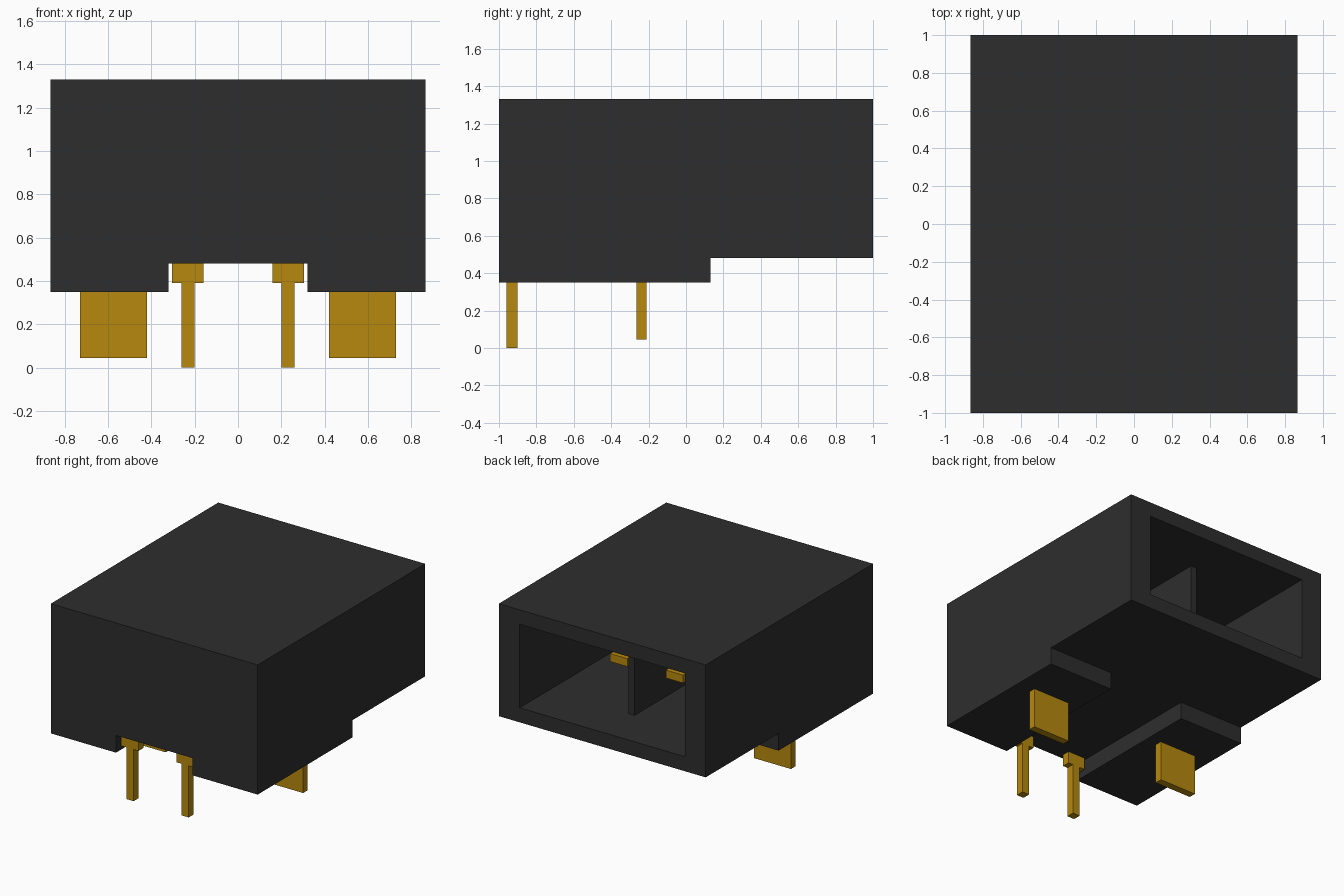
import bpy
import bmesh
from mathutils import Vector

old = bpy.data.objects.get("Cube")
if old:
    bpy.data.objects.remove(old, do_unlink=True)


def material(name, rgb, roughness):
    mat = bpy.data.materials.new(name)
    mat.use_nodes = True
    colour = (*rgb, 1)
    mat.diffuse_color = colour
    shader = mat.node_tree.nodes["Principled BSDF"]
    shader.inputs["Base Color"].default_value = colour
    shader.inputs["Roughness"].default_value = roughness
    return mat


black = material("black plastic", (0.027, 0.027, 0.027), 0.6)
gold = material("gold metal", (0.47, 0.25, 0.004), 0.5)


def finish(name, bm, mat):
    bmesh.ops.recalc_face_normals(bm, faces=bm.faces)
    mesh = bpy.data.meshes.new(name)
    bm.to_mesh(mesh)
    bm.free()
    mesh.materials.append(mat)
    obj = bpy.data.objects.new(name, mesh)
    bpy.context.collection.objects.link(obj)
    return obj


def box(name, x, y, z, mat):
    """Box spanning the given (low, high) ranges."""
    bm = bmesh.new()
    bmesh.ops.create_cube(bm, size=1)
    for v in bm.verts:
        v.co = Vector([lo + (c + 0.5) * (hi - lo)
                       for c, (lo, hi) in zip(v.co, (x, y, z))])
    return finish(name, bm, mat)


def extrude_x(name, outline, x, mat):
    """Side outline of (y, z) points extruded across the x range."""
    bm = bmesh.new()
    face = bm.faces.new([bm.verts.new((x[0], y, z)) for y, z in outline])
    out = bmesh.ops.extrude_face_region(bm, geom=[face])
    moved = [g for g in out["geom"] if isinstance(g, bmesh.types.BMVert)]
    bmesh.ops.translate(bm, verts=moved, vec=(x[1] - x[0], 0, 0))
    return finish(name, bm, mat)


def mirrored(side, x):
    return tuple(sorted((side * x[0], side * x[1])))


def cut(target, cutter):
    cutter.hide_render = True
    mod = target.modifiers.new("cut", "BOOLEAN")
    mod.operation = "DIFFERENCE"
    mod.solver = "EXACT"
    mod.object = cutter
    bpy.context.view_layer.objects.active = target
    bpy.ops.object.modifier_apply(modifier=mod.name)
    bpy.data.objects.remove(cutter, do_unlink=True)


# Housing: stepped underside outline, with a channel between the feet
step = [(-1, 0.35), (0.13, 0.35), (0.13, 0.48), (1, 0.48), (1, 1.33), (-1, 1.33)]
housing = extrude_x("housing", step, (-0.865, 0.865), black)
cut(housing, box("channel_cutter", (-0.32, 0.32), (-1.1, 0.3), (0.2, 0.48), black))

# Rear socket: one shared mouth, then two bays either side of a divider
cavity_z = (0.59, 1.22)
cut(housing, box("mouth_cutter", (-0.69, 0.69), (0.65, 1.1), cavity_z, black))
for side in (-1, 1):
    bay = mirrored(side, (0.025, 0.69))
    cut(housing, box("bay_cutter", bay, (-0.83, 0.7), cavity_z, black))

# Contacts, pins and mounting tabs on both sides
contact = [(-0.96, 0.39), (-0.9, 0.39), (-0.9, 0.84), (0.47, 0.84),
           (0.47, 0.9), (-0.96, 0.9)]
for side, label in ((1, "left"), (-1, "right")):
    extrude_x(label + "_contact", contact, mirrored(side, (0.16, 0.305)), gold)
    box(label + "_pin", mirrored(side, (0.2, 0.26)), (-0.96, -0.9), (0, 0.39), gold)
    box(label + "_mounting_tab", mirrored(side, (0.42, 0.73)),
        (-0.265, -0.21), (0.045, 0.4), gold)
